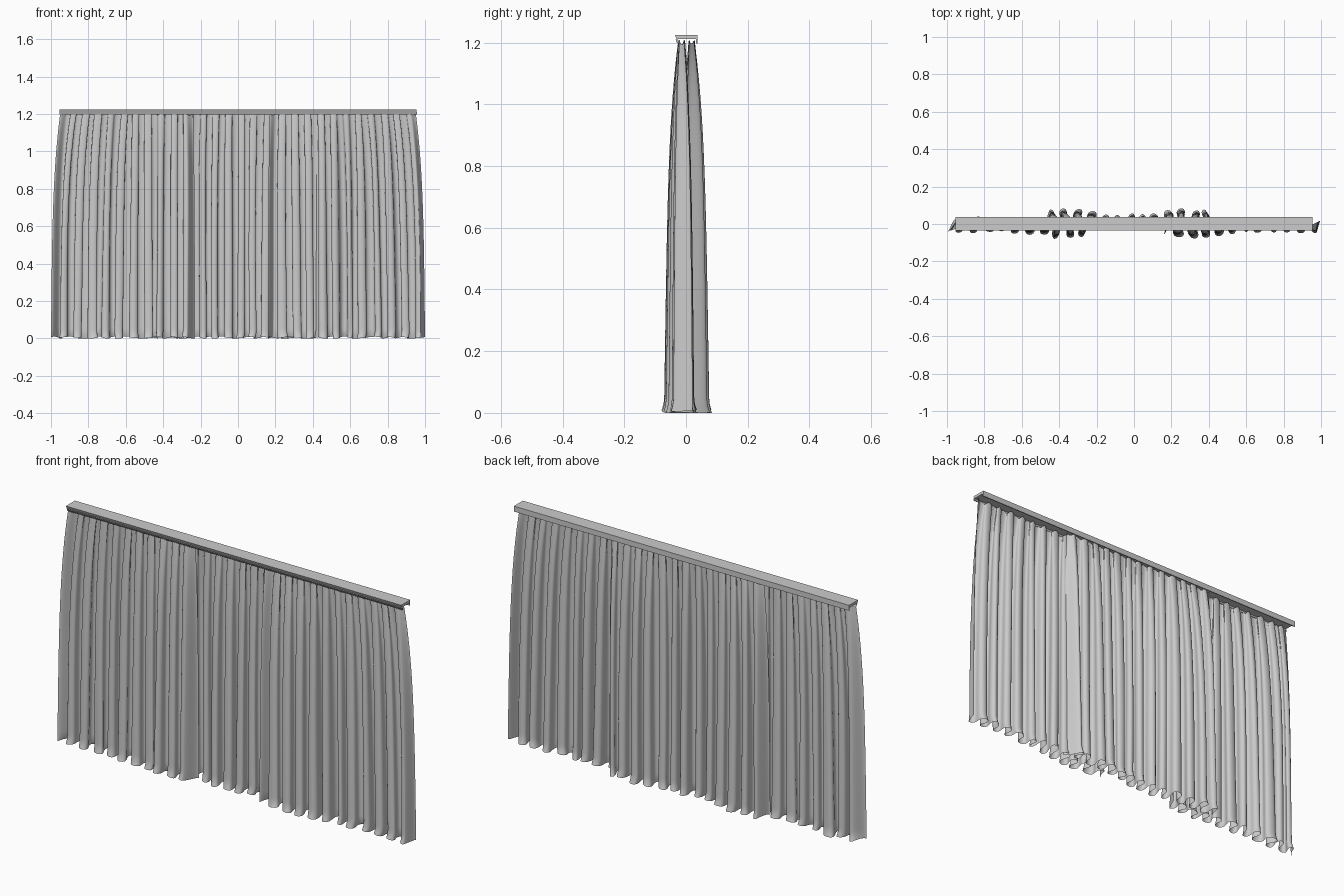
import bpy, bmesh, math, random

if "Cube" in bpy.data.objects:
    bpy.data.objects.remove(bpy.data.objects["Cube"])

random.seed(5)
TOP = 1.208
SUB = 14            # columns per half fold
ROWS = 56
HALF = 0.034        # width of a half fold


def zone(x, a, b, w=0.035):
    """1 between a and b, fading to 0 outside."""
    return 1 / (1 + math.exp(-(x - a) / w)) / (1 + math.exp((x - b) / w))


def overlap(x):
    return max(zone(x, -0.47, -0.22), zone(x, 0.17, 0.42))


def mesh_object(name, verts, faces):
    me = bpy.data.meshes.new(name)
    me.from_pydata(verts, [], faces)
    me.update()
    ob = bpy.data.objects.new(name, me)
    bpy.context.collection.objects.link(ob)
    return ob


def panel(name, x0, x1, lx0, lx1, y_top, y_low, push):
    """Pleated cloth from x0..x1 at the rail to lx0..lx1 at the floor;
    push moves it away from the other layer where the two overlap."""
    count = round((x1 - x0) / HALF)
    crests = []
    for k in range(count + 1):
        s = k / count
        x, xl = x0 + (x1 - x0) * s, lx0 + (lx1 - lx0) * s
        if 0 < k < count:
            x += random.uniform(-0.006, 0.006)
            xl += random.uniform(-0.011, 0.011)
        sign = -1 if k % 2 == 0 else 1
        o = overlap(xl)
        low = y_low + push * o + sign * 0.038 * random.uniform(0.6, 1.05)
        high = y_top + sign * random.uniform(0.006, 0.011)
        crests.append((x, xl, low, high, sign, random.uniform(0, 6.28),
                       random.uniform(0.4, 1.5), 0 < k < count))

    verts, faces = [], []
    cols = count * SUB + 1
    for r in range(ROWS + 1):
        z = TOP * (r / ROWS) ** 1.4
        d = 1 - z / TOP
        f = 0.6 * (1 - (1 - d) ** 5) + 0.4 * d
        g = 0.75 * (1 - (1 - d) ** 4) + 0.25 * d
        kick = max(0, 1 - z / 0.05) ** 2     # hem spreading on the floor
        row = []
        for x, xl, low, high, sign, ph, loop, inner in crests:
            sway = 0.006 * d * math.sin(ph + 3 * d) + kick * 0.007 * math.sin(3 * ph)
            row.append((x + (xl - x) * g + sway * inner,
                        high + (low - high) * f + sign * kick * 0.008 * inner,
                        loop * (0.85 + 0.35 * d)))
        for c in range(cols):
            k = min(c // SUB, count - 1)
            t = c / SUB - k
            (xa, ya, la), (xb, yb, lb) = row[k], row[k + 1]
            x = xa + (xb - xa) * t
            if 0 < k < count - 1:            # overlapping loops
                x += (la + (lb - la) * t) * 0.009 * math.sin(2 * math.pi * t)
            y = ya + (yb - ya) * t * t * (3 - 2 * t)
            lift = max(0, 1 - z / 0.06) * 0.005 * (1 + math.sin(c * 0.16 + 2 * math.sin(c * 0.05)))
            # pinned pleats: cloth sags a little between them at the rail
            sag = 0.03 * (1 - d) ** 12 * abs(math.sin(math.pi * t)) * (0.5 if push < 0 else 0.4)
            verts.append((max(-1, min(1, x)), y, z + lift - sag))
    for r in range(ROWS):
        for c in range(cols - 1):
            a = r * cols + c
            faces.append((a, a + 1, a + cols + 1, a + cols))
    ob = mesh_object(name, verts, faces)
    for p in ob.data.polygons:
        p.use_smooth = True


# Two front curtains and one back curtain overlapping both
panel("front_curtain_left", -0.95, -0.24, -1.0, -0.23, -0.014, -0.008, -0.036)
panel("front_curtain_right", 0.17, 0.95, 0.16, 1.0, -0.014, -0.008, -0.036)
panel("back_curtain", -0.45, 0.42, -0.48, 0.43, 0.018, 0.014, 0.03)

# Rail: channel profile with sloping front lip, extruded along x
profile = [(-0.036, 1.225), (-0.024, 1.197), (-0.021, 1.197), (-0.027, 1.211),
           (0.032, 1.211), (0.032, 1.197), (0.037, 1.197), (0.037, 1.225)]
n = len(profile)
rv = [(x, y, z) for x in (-0.955, 0.955) for y, z in profile]
rf = [(i, (i + 1) % n, n + (i + 1) % n, n + i) for i in range(n)]
rf += [tuple(reversed(range(n))), tuple(range(n, 2 * n))]
rail = mesh_object("curtain_rail", rv, rf)
bm = bmesh.new()
bm.from_mesh(rail.data)
bmesh.ops.recalc_face_normals(bm, faces=bm.faces)
bm.to_mesh(rail.data)
bm.free()

# Row of small gathers along the sloping front lip
bpy.ops.mesh.primitive_cube_add(size=1, location=(-0.949, -0.0285, 1.2045))
tooth = bpy.context.object
tooth.name = "rail_gathers"
tooth.scale = (0.006, 0.006, 0.014)
tooth.rotation_euler = (0.4, 0, 0)
bpy.ops.object.transform_apply(location=False, rotation=True, scale=True)
arr = tooth.modifiers.new("repeat", 'ARRAY')
arr.count = 174
arr.use_relative_offset = False
arr.use_constant_offset = True
arr.constant_offset_displace = (0.011, 0, 0)
